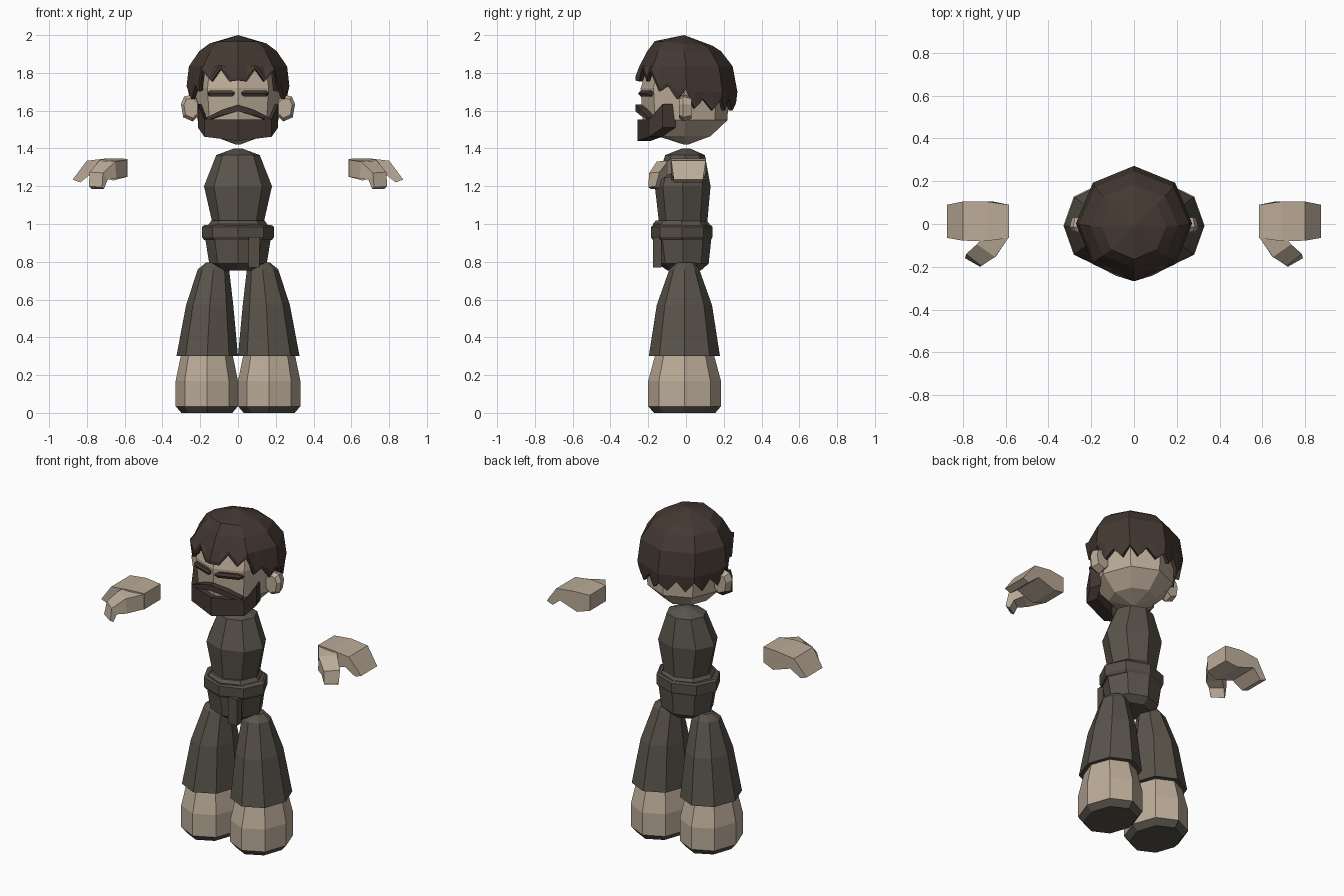
import bpy, bmesh
from math import sin, cos, radians
from mathutils import Vector

cube = bpy.data.objects.get("Cube")
if cube:
    bpy.data.objects.remove(cube, do_unlink=True)


def material(name, rgb):
    m = bpy.data.materials.new(name)
    m.use_nodes = True
    m.diffuse_color = (*rgb, 1)
    for n in m.node_tree.nodes:
        if n.type == 'BSDF_PRINCIPLED':
            n.inputs["Base Color"].default_value = (*rgb, 1)
            n.inputs["Roughness"].default_value = 0.9
    return m


SKIN = material("pale skin", (.50, .41, .315))
CLOTH = material("grey brown cloth", (.10, .088, .07))
BELT = material("belt brown", (.092, .076, .06))
HAIR = material("dark brown hair", (.058, .04, .032))


def loft(name, rings, mat, closed=True, cap=True, mirror=False):
    """Join equal rings of points with quads; a one-point ring is a tip."""
    bm = bmesh.new()
    vs = [[bm.verts.new(p) for p in r] for r in rings]
    for a, b in zip(vs, vs[1:]):
        n = max(len(a), len(b))
        for i in range(n if closed else n - 1):
            j = (i + 1) % n
            if len(a) == 1:
                f = (a[0], b[j], b[i])
            elif len(b) == 1:
                f = (a[i], a[j], b[0])
            else:
                f = (a[i], a[j], b[j], b[i])
            bm.faces.new(f)
    if cap:
        for r in (vs[0], vs[-1]):
            if len(r) > 2:
                bm.faces.new(r)
    bmesh.ops.recalc_face_normals(bm, faces=bm.faces)
    me = bpy.data.meshes.new(name)
    bm.to_mesh(me)
    bm.free()
    ob = bpy.data.objects.new(name, me)
    bpy.context.collection.objects.link(ob)
    me.materials.append(mat)
    if mirror:
        ob.modifiers.new("mirror", 'MIRROR').use_clip = False
        ob.modifiers["mirror"].use_mirror_merge = False
    return ob


def octagon(z, rx, front, back, cx=0):
    """Eight points with corners on the axes; front and back are depths."""
    out = []
    for k in range(8):
        a = radians(45 * k)
        mid, r = (back - front) / 2, (back + front) / 2
        out.append(Vector((cx + rx * sin(a), mid - r * cos(a), z)))
    return out


def stack(name, levels, mat, cx=0, mirror=False):
    return loft(name, [octagon(*l[:4], l[4] if len(l) > 4 else cx) for l in levels],
                mat, mirror=mirror)


def strip(name, stations, depth, mat):
    """Symmetric band over the face: stations of (x, y, top, bottom), centre last."""
    full = stations + [(-x, y, t, b) for x, y, t, b in stations[-2::-1]]
    rings = [[(x, y, t), (x, y, b), (x * .9, y + depth, b), (x * .9, y + depth, t)]
             for x, y, t, b in full]
    return loft(name, rings, mat)


# Feet with bevelled soles, and flared trouser legs
stack("sole", [(0, .135, .17, .155), (.035, .165, .2, .185)], CLOTH, .165, True)
stack("foot", [(.035, .165, .2, .185), (.17, .165, .2, .185), (.3, .138, .165, .15),
               (.34, .12, .14, .13)], SKIN, .165, True)
stack("trouser_leg", [(.3, .163, .197, .18, .163), (.57, .125, .155, .138, .15),
                      (.76, .083, .088, .07, .13), (.795, .045, .05, .045, .125)],
      CLOTH, mirror=True)

# Torso, jacket hem and belt
stack("torso", [(.98, .13, .14, .11), (1.2, .18, .165, .13), (1.365, .115, .11, .1),
                (1.4, .02, .02, .02)], CLOTH)
stack("jacket_hem", [(.755, .1, .1, .08), (.79, .152, .15, .12), (.93, .175, .17, .135)], CLOTH)
stack("jacket_fold", [(.97, .165, .175, .13), (1.0, .155, .175, .125), (1.018, .14, .16, .11)], CLOTH)
stack("belt", [(.915, .18, .175, .13), (.93, .19, .185, .14), (.985, .19, .185, .14),
               (.995, .175, .17, .13)], BELT)


def box(name, lo, hi, mat):
    rings = [[(lo[0], lo[1], z), (hi[0], lo[1], z), (hi[0], hi[1], z), (lo[0], hi[1], z)]
             for z in (lo[2], hi[2])]
    return loft(name, rings, mat)


box("belt_end", (.055, -.175, .77), (.115, -.13, .93), BELT)

# Curled hands: a side profile carried across the palm
palm = [(.585, 1.345), (.69, 1.348), (.8, 1.335), (.875, 1.235), (.835, 1.22),
        (.775, 1.268), (.66, 1.23), (.585, 1.25)]
front_y = [-.065, -.08, -.078, -.065, -.065, -.078, -.08, -.065]
back_y = [.09, .105, .105, .09, .09, .105, .105, .09]
loft("hand", [[(x, y, z) for (x, z), y in zip(palm, ys)] for ys in (front_y, back_y)],
     SKIN, mirror=True)
loft("thumb", [
    [(.585, -.06, 1.34), (.715, -.07, 1.345), (.7, -.07, 1.27), (.585, -.06, 1.25)],
    [(.65, -.155, 1.33), (.735, -.095, 1.335), (.715, -.095, 1.26), (.645, -.15, 1.24)],
    [(.715, -.195, 1.27), (.785, -.14, 1.275), (.755, -.13, 1.235), (.69, -.18, 1.235)],
    [(.72, -.2, 1.195), (.79, -.16, 1.2), (.775, -.145, 1.185), (.71, -.185, 1.185)],
], SKIN, mirror=True)

# Head and ears
stack("head", [(1.42, .01, .01, .01), (1.465, .13, .15, .13), (1.55, .215, .23, .22),
               (1.72, .228, .24, .225), (1.84, .21, .2, .2), (1.9, .12, .12, .12)], SKIN)
ear = [(.205, 1.65), (.24, 1.685), (.285, 1.675), (.302, 1.635), (.29, 1.565),
       (.24, 1.543), (.205, 1.575)]
centre = Vector((.24, 1.615))
rings = []
for y, s in ((-.037, .75), (-.015, 1), (.03, .8)):
    pts = [centre + (Vector(p) - centre) * s for p in ear]
    rings.append([(p.x, y, p.y) for p in pts])
loft("ear", rings, SKIN, mirror=True)

# Closed eyes: slim rounded bars lying along the cheeks
bar = []
for t, h in ((0, .008), (.1, .018), (.9, .018), (1, .008)):
    x, y = .02 + .14 * t, -.238 + .053 * t
    bar.append([(x + .006 * cos(a) * -.4, y - .016 * cos(a), 1.69 + h * sin(a))
                for a in (radians(60 * k) for k in range(6))])
loft("eye_bar", bar, HAIR, mirror=True)

# Beard and moustache
strip("beard", [(.212, -.125, 1.635, 1.51), (.178, -.195, 1.555, 1.462),
                (0, -.258, 1.553, 1.44)], .07, HAIR)
strip("moustache", [(.165, -.2, 1.565, 1.55), (.085, -.242, 1.605, 1.575),
                    (0, -.268, 1.632, 1.597)], .045, HAIR)

# Hair shell: octagonal cap with a jagged lower edge
jagged = [1.76, 1.755, 1.82, 1.755, 1.81, 1.7, 1.73, 1.66, 1.71,
          1.61, 1.66, 1.6, 1.66, 1.6, 1.66, 1.6, 1.64]


def split(ring, n=4):
    """Divide each side of a ring into n parts."""
    return [p.lerp(ring[(i + 1) % len(ring)], k / n)
            for i, p in enumerate(ring) for k in range(n)]


hem = split(octagon(0, .265, .268, .265))
wide = split(octagon(0, .272, .268, .272))
for i, p in enumerate(hem):
    p.z = jagged[min(i, 32 - i)]
    wide[i].z = max(1.7, p.z + .02)
crown = split(octagon(1.955, .15, .165, .14))
for p in crown:
    p.z -= p.y * .08
hair = loft("hair", [[(0, -.01, 2.0)], crown, split(octagon(1.915, .205, .205, .185)),
                     split(octagon(1.835, .26, .247, .247)), wide, hem], HAIR, cap=False)
# Make sure the shell faces outwards before thickening it
if hair.data.polygons[0].normal.z < 0:
    hair.data.flip_normals()
shell = hair.modifiers.new("thickness", 'SOLIDIFY')
shell.thickness = .022
shell.offset = -1
